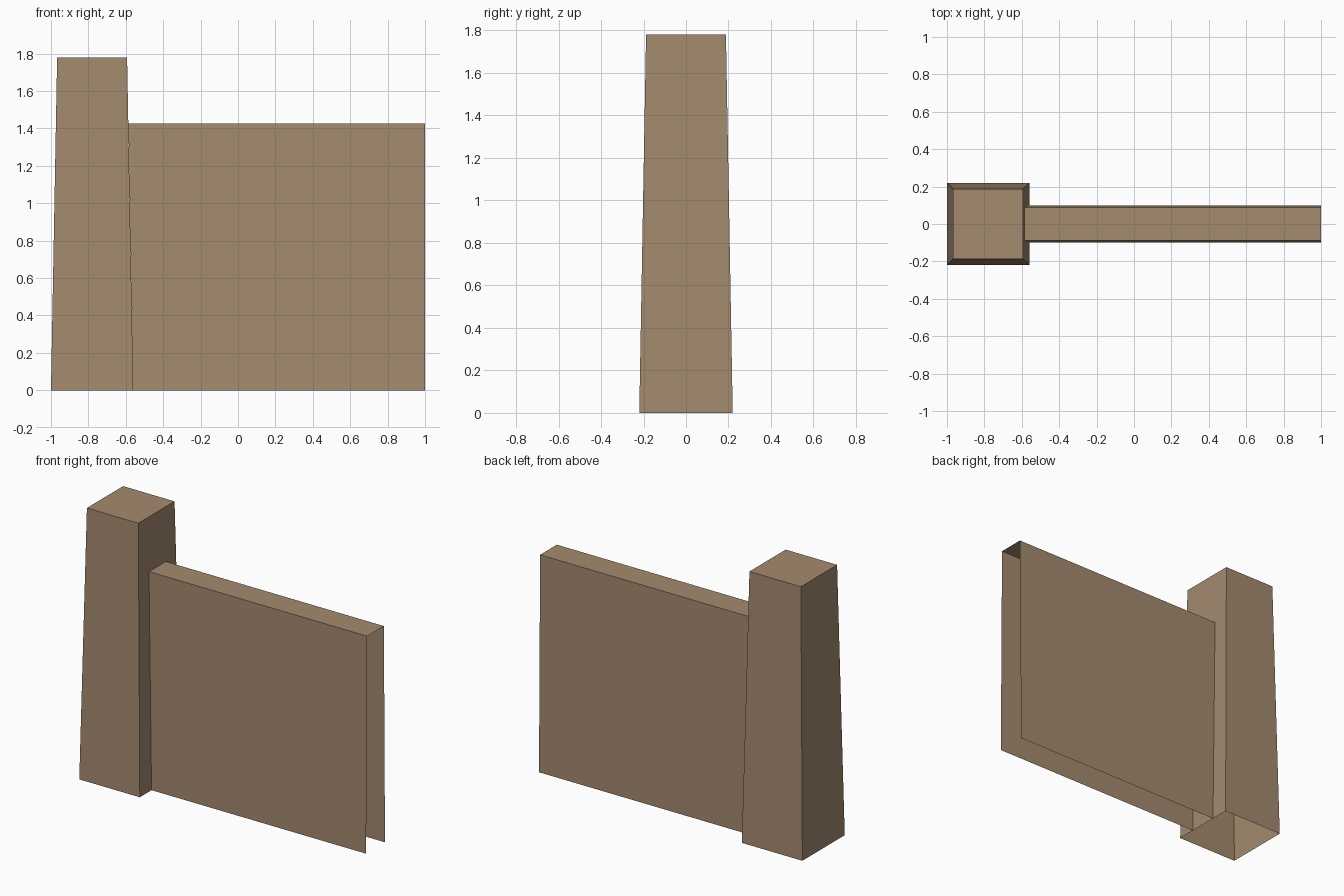
import bpy

if "Cube" in bpy.data.objects:
    bpy.data.objects.remove(bpy.data.objects["Cube"])

stone = bpy.data.materials.new("tan stone")
stone.diffuse_color = (0.371, 0.254, 0.159, 1)
stone.use_nodes = True
stone.node_tree.nodes["Principled BSDF"].inputs["Base Color"].default_value = stone.diffuse_color


def tapered_shell(name, bottom, top, height, open_end=False):
    """Open-bottomed box; bottom and top are (x0, x1, half depth)."""
    verts = []
    for (x0, x1, h), z in ((bottom, 0), (top, height)):
        verts += [(x0, -h, z), (x1, -h, z), (x1, h, z), (x0, h, z)]
    # front, back and top
    faces = [(0, 1, 5, 4), (2, 3, 7, 6), (4, 5, 6, 7)]
    # end walls, left out for pieces that are open at both ends
    if not open_end:
        faces += [(1, 2, 6, 5), (3, 0, 4, 7)]
    mesh = bpy.data.meshes.new(name)
    mesh.from_pydata(verts, [], faces)
    mesh.materials.append(stone)
    obj = bpy.data.objects.new(name, mesh)
    bpy.context.collection.objects.link(obj)
    return obj


# Square end pillar, narrowing upward
tapered_shell("pillar", (-1.0, -0.56, 0.22), (-0.967, -0.593, 0.188), 1.78)

# Low wall butting against the slanted pillar side, open at its far end
tapered_shell("wall", (-0.56, 1.0, 0.098), (-0.586, 1.0, 0.087), 1.425, open_end=True)
